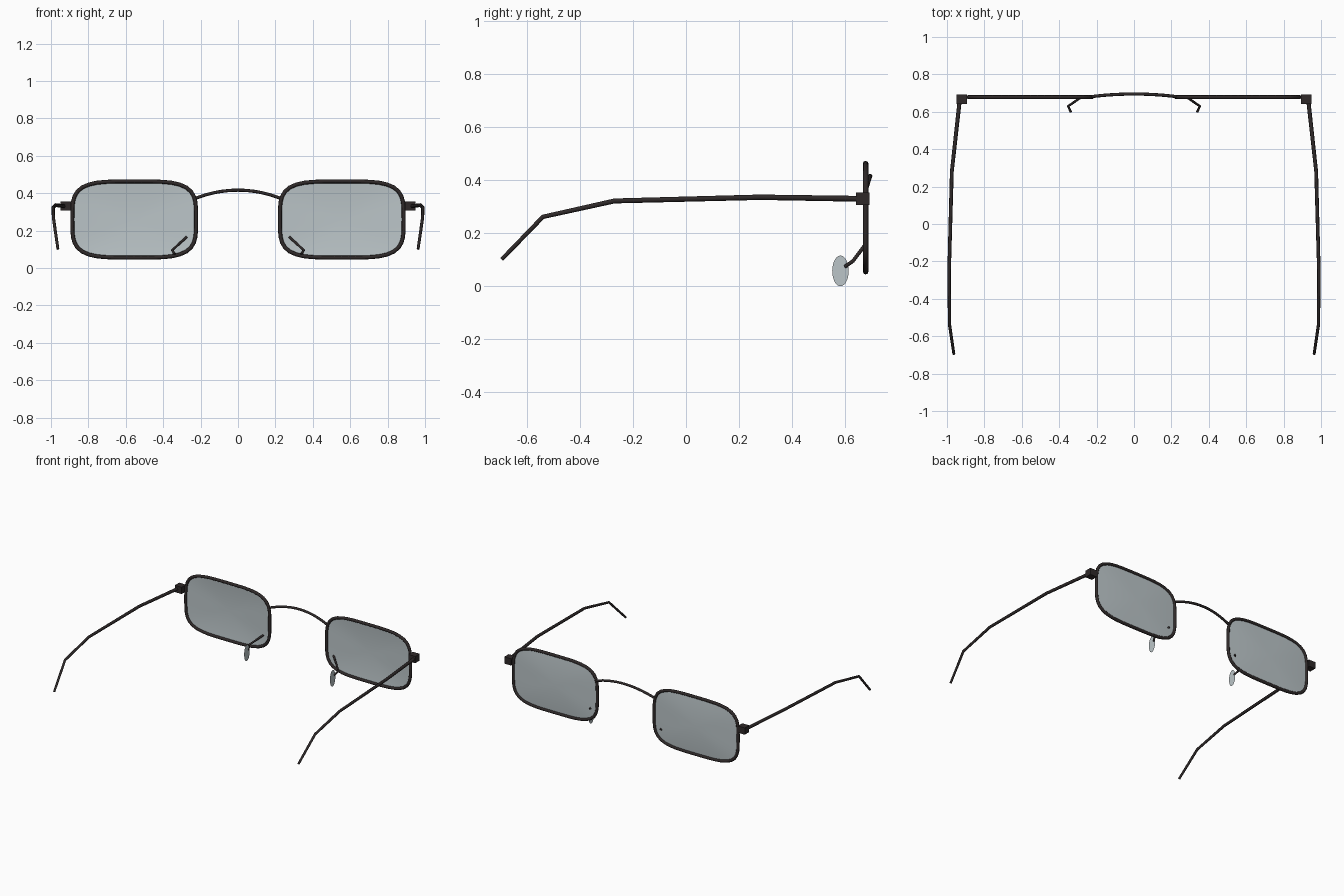
import bpy, bmesh, math
from mathutils import Matrix, Vector

cube = bpy.data.objects.get("Cube")
if cube:
    bpy.data.objects.remove(cube, do_unlink=True)


def material(name, rgb):
    mat = bpy.data.materials.new(name)
    mat.use_nodes = True
    mat.diffuse_color = (*rgb, 1)
    mat.node_tree.nodes["Principled BSDF"].inputs["Base Color"].default_value = (*rgb, 1)
    return mat


METAL = material("dark brown metal", (0.028, 0.022, 0.022))
GLASS = material("pale grey glass", (0.50, 0.56, 0.58))


def link(name, mesh, mat, smooth=True):
    obj = bpy.data.objects.new(name, mesh)
    bpy.context.collection.objects.link(obj)
    mesh.materials.clear()
    mesh.materials.append(mat)
    for poly in mesh.polygons:
        poly.use_smooth = smooth
    return obj


def from_bmesh(name, bm, mat, smooth=True):
    mesh = bpy.data.meshes.new(name)
    bm.to_mesh(mesh)
    bm.free()
    return link(name, mesh, mat, smooth)


def wire(name, points, radius, closed=False, end_scale=1.0):
    """Round wire swept along a path, optionally tapered to its end."""
    curve = bpy.data.curves.new(name + "_path", "CURVE")
    curve.dimensions = "3D"
    curve.bevel_depth = radius
    curve.bevel_resolution = 2
    curve.use_fill_caps = not closed
    spline = curve.splines.new("POLY")
    spline.points.add(len(points) - 1)
    for i, (point, co) in enumerate(zip(spline.points, points)):
        point.co = (*co, 1)
        point.radius = 1 + (end_scale - 1) * i / (len(points) - 1)
    spline.use_cyclic_u = closed
    temp = bpy.data.objects.new(name + "_path", curve)
    bpy.context.collection.objects.link(temp)
    graph = bpy.context.evaluated_depsgraph_get()
    mesh = bpy.data.meshes.new_from_object(temp.evaluated_get(graph))
    bpy.data.objects.remove(temp, do_unlink=True)
    obj = link(name, mesh, METAL)
    bpy.context.view_layer.objects.active = obj
    obj.select_set(True)
    bpy.ops.object.shade_smooth_by_angle(angle=math.radians(50))
    obj.select_set(False)
    return obj


RIM_Y = 0.678
SEGMENTS = 56


def lens_ring(side, scale, y):
    """Rounded rectangle outline of a lens (superellipse)."""
    ring = []
    for i in range(SEGMENTS):
        a = math.tau * i / SEGMENTS
        c, s = math.cos(a), math.sin(a)
        # equal-angle sampling of a fourth-power superellipse
        r = scale / (c ** 4 + s ** 4) ** 0.25
        ring.append(Vector((side * (0.555 + 0.331 * r * c), y, 0.259 + 0.204 * r * s)))
    return ring


def lens(name, side):
    """Single sheet, bulging slightly away from the wearer."""
    bm = bmesh.new()
    bulge = 0.010
    rings = []
    for k in range(1, 7):
        t = k / 6
        y = RIM_Y + bulge * (1 - t * t)
        rings.append([bm.verts.new(p) for p in lens_ring(side, t, y)])
    centre = bm.verts.new((side * 0.555, RIM_Y + bulge, 0.259))
    for i in range(SEGMENTS):
        j = (i + 1) % SEGMENTS
        bm.faces.new((centre, rings[0][i], rings[0][j]))
        for inner, outer in zip(rings, rings[1:]):
            bm.faces.new((inner[i], outer[i], outer[j], inner[j]))
    bmesh.ops.recalc_face_normals(bm, faces=bm.faces)
    return from_bmesh(name, bm, GLASS)


def mirrored(side, points):
    return [(side * x, y, z) for x, y, z in points]


TEMPLE = [(0.932, 0.66, 0.33), (0.974, 0.28, 0.336), (0.989, -0.27, 0.322),
          (0.986, -0.54, 0.262), (0.963, -0.695, 0.102)]
PAD_ARM = [(0.275, 0.683, 0.165), (0.352, 0.63, 0.095), (0.338, 0.60, 0.074)]

for label, side in (("left", 1), ("right", -1)):
    # Rim and lens
    wire(label + "_rim", lens_ring(side, 1, RIM_Y), 0.0105, closed=True)
    lens(label + "_lens", side)

    # Hinge block
    bm = bmesh.new()
    place = Matrix.Translation((side * 0.921, 0.667, 0.33)) @ Matrix.Diagonal((0.054, 0.05, 0.048, 1))
    bmesh.ops.create_cube(bm, size=1, matrix=place)
    from_bmesh(label + "_hinge", bm, METAL, smooth=False)

    # Temple with bent ear hook
    wire(label + "_temple", mirrored(side, TEMPLE), 0.011, end_scale=0.7)

    # Nose pad and its arm
    wire(label + "_pad_arm", mirrored(side, PAD_ARM), 0.007)
    bm = bmesh.new()
    place = (Matrix.Translation((side * 0.338, 0.583, 0.058))
             @ Matrix.Diagonal((1, 0.031, 0.058, 1))
             @ Matrix.Rotation(math.pi / 2, 4, "Y"))
    bmesh.ops.create_circle(bm, cap_ends=True, segments=28, radius=1, matrix=place)
    from_bmesh(label + "_nose_pad", bm, GLASS, smooth=False)

# Arched bridge between the rims
arch = []
for i in range(17):
    u = i / 8 - 1
    rise = 1 - u * u
    arch.append((0.228 * u, RIM_Y + 0.003 + 0.014 * rise, 0.372 + 0.044 * rise))
wire("bridge", arch, 0.0085)
